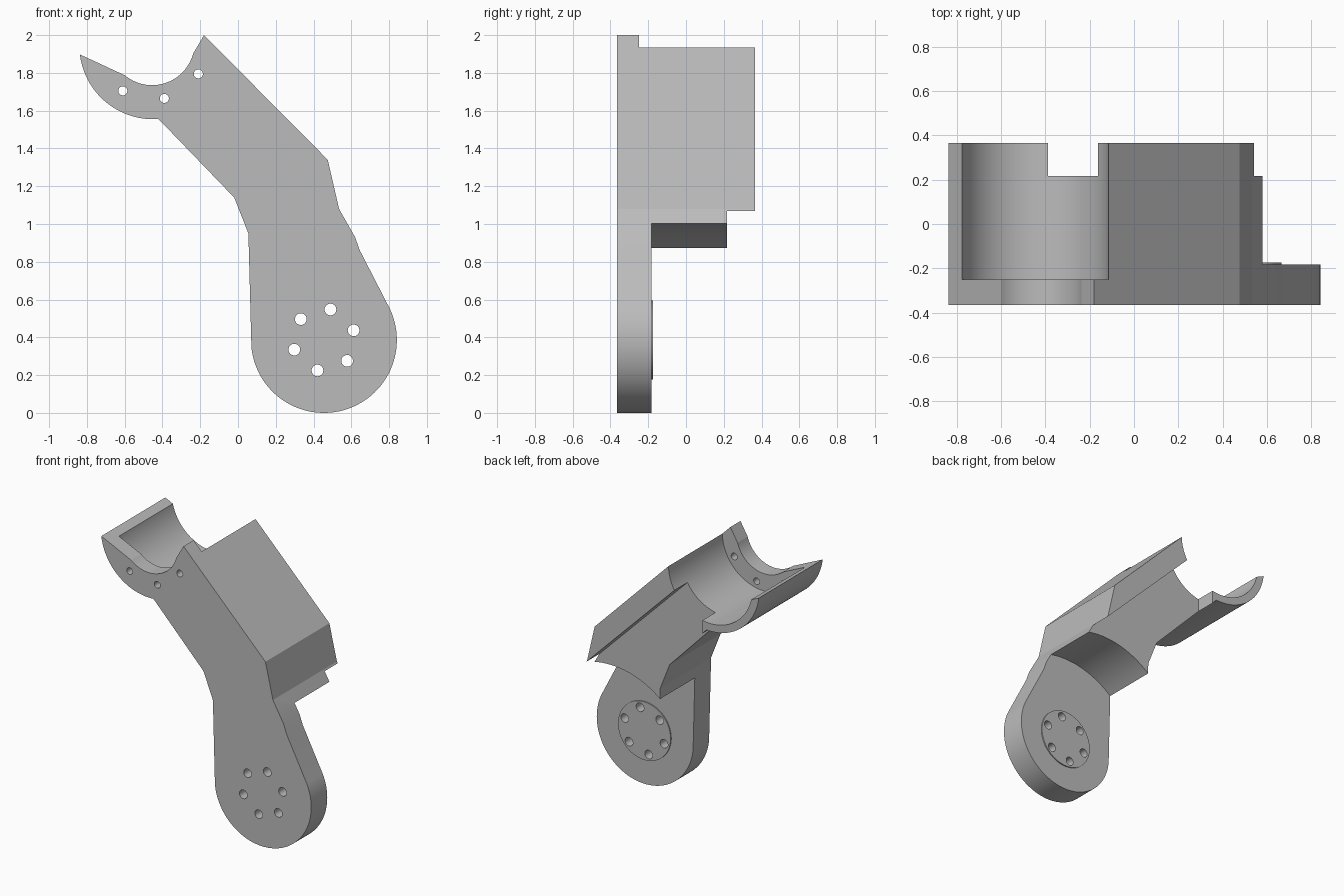
import bpy, bmesh
from math import radians, cos, sin

cube = bpy.data.objects.get("Cube")
if cube:
    bpy.data.objects.remove(cube, do_unlink=True)

JOINT = (0.455, 0.386)
CRADLE = (-0.45, 1.945)
FRONT, BACK = -0.365, 0.365

grey = bpy.data.materials.new("plain grey")
grey.use_nodes = True
grey.diffuse_color = (0.5, 0.5, 0.5, 1)
grey.node_tree.nodes["Principled BSDF"].inputs["Base Color"].default_value = (0.5, 0.5, 0.5, 1)


def arc(centre, r, start, end, n):
    angles = [radians(start + (end - start) * i / n) for i in range(n + 1)]
    return [(centre[0] + r * cos(a), centre[1] + r * sin(a)) for a in angles]


def circle(centre, r, n=96):
    return arc(centre, r, 0, 360, n)[:-1]


def prism(name, outline, y0, y1):
    """Extrude an x-z outline along y."""
    bm = bmesh.new()
    face = bm.faces.new([bm.verts.new((x, y0, z)) for x, z in outline])
    out = bmesh.ops.extrude_face_region(bm, geom=[face])
    verts = [v for v in out["geom"] if isinstance(v, bmesh.types.BMVert)]
    bmesh.ops.translate(bm, verts=verts, vec=(0, y1 - y0, 0))
    bmesh.ops.recalc_face_normals(bm, faces=bm.faces)
    mesh = bpy.data.meshes.new(name)
    bm.to_mesh(mesh)
    bm.free()
    mesh.materials.append(grey)
    obj = bpy.data.objects.new(name, mesh)
    bpy.context.collection.objects.link(obj)
    return obj


def combine(target, tool, operation="DIFFERENCE"):
    mod = target.modifiers.new("combine", "BOOLEAN")
    mod.operation = operation
    mod.solver = "EXACT"
    mod.object = tool
    bpy.context.view_layer.objects.active = target
    bpy.ops.object.modifier_apply(modifier=mod.name)
    bpy.data.objects.remove(tool, do_unlink=True)


# Whole bracket outline: arm, round joint end, cradle and front saddle
outline = [(-0.18, 2.0), (0.475, 1.34), (0.535, 1.08), (0.62, 0.93), (0.645, 0.86)]
outline += arc(JOINT, 0.386, 25, -174, 56)
outline += [(0.055, 0.95), (-0.02, 1.14), (-0.42, 1.555)]
outline += arc(CRADLE, 0.39, -90, -173, 28)
outline += arc((-0.455, 1.96), 0.225, -130, -15, 32)
bracket = prism("arm_bracket", outline, FRONT, BACK)

# Round cradle pocket behind the front wall
combine(bracket, prism("pocket_cutter", circle(CRADLE, 0.335), -0.25, 0.5))

# Round clearance that leaves only the joint plate
combine(bracket, prism("clearance_cutter", circle(JOINT, 0.628, 128), -0.182, 0.5))

# Stepped recess across the back
recess = [(-0.387, 1.997), (0.7, 0.91), (0.7, 0.2), (-0.387, 0.2)]
combine(bracket, prism("recess_cutter", recess, 0.216, 0.5))

# Raised boss on the joint plate
combine(bracket, prism("joint_boss", circle(JOINT, 0.21), -0.22, -0.174), "UNION")

# Bolt holes in the joint and in the cradle wall
for i in range(6):
    a = radians(18 + 60 * i)
    spot = (JOINT[0] + 0.165 * cos(a), JOINT[1] + 0.165 * sin(a))
    combine(bracket, prism("bolt_cutter", circle(spot, 0.031, 32), -0.5, -0.1))
for spot in [(-0.61, 1.705), (-0.39, 1.665), (-0.21, 1.795)]:
    combine(bracket, prism("screw_cutter", circle(spot, 0.024, 32), -0.5, -0.2))

# Smooth curved walls, crisp edges
bpy.ops.object.select_all(action="DESELECT")
bracket.select_set(True)
bpy.context.view_layer.objects.active = bracket
bpy.ops.object.shade_smooth_by_angle(angle=radians(12))
